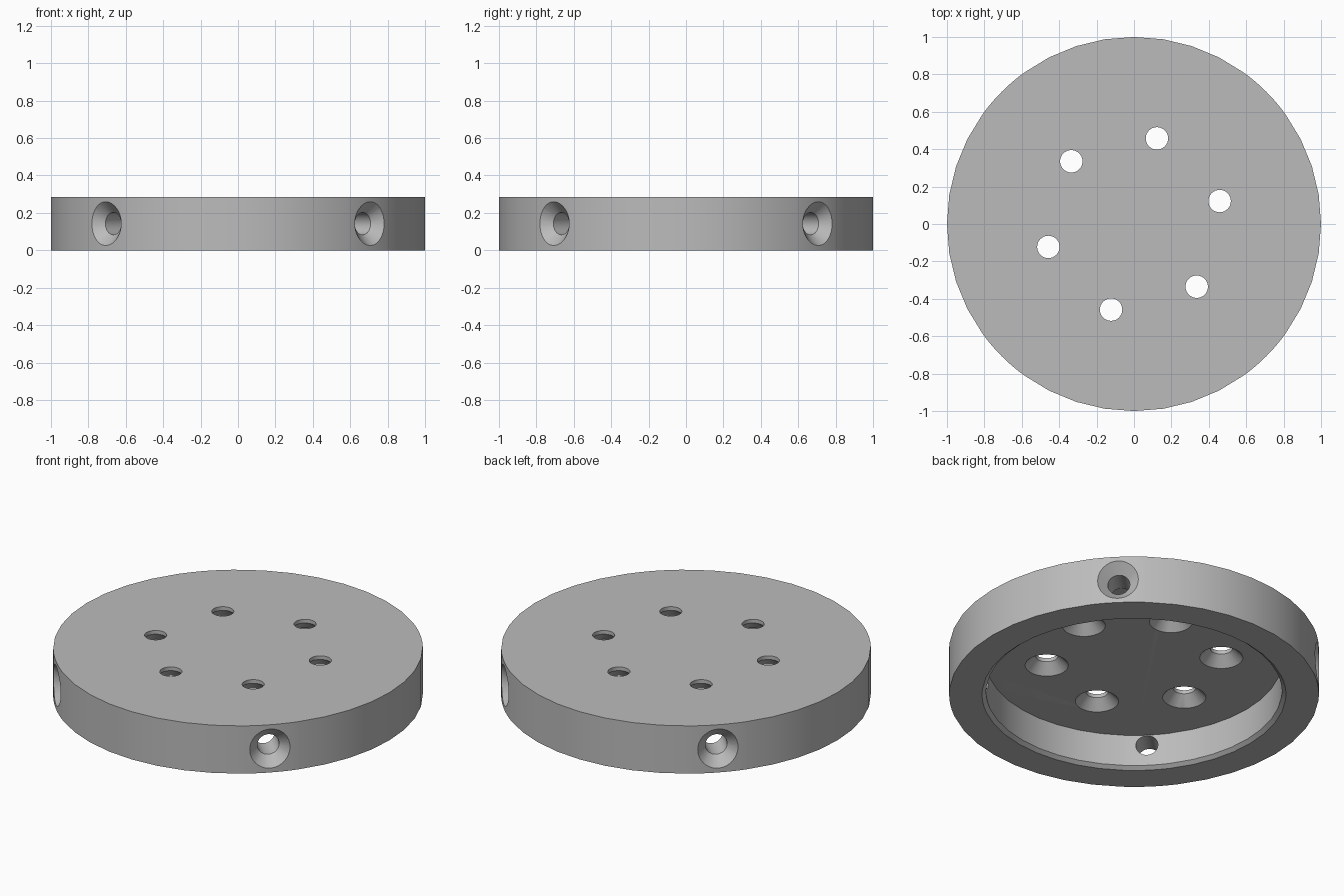
import bpy
import bmesh
from math import cos, sin, radians, pi
from mathutils import Matrix, Vector

HEIGHT = 0.285
CEILING = 0.206      # height of the recess ceiling
BORE = 0.06          # small radius of every screw hole
MOUTH = 0.117        # wide radius of every countersink

if "Cube" in bpy.data.objects:
    bpy.data.objects.remove(bpy.data.objects["Cube"], do_unlink=True)

grey = bpy.data.materials.new("plain grey")
grey.use_nodes = True
colour = (0.5, 0.5, 0.5, 1)
grey.diffuse_color = colour
grey.node_tree.nodes["Principled BSDF"].inputs["Base Color"].default_value = colour


def lathe(name, profile, angles, matrix=Matrix()):
    """Closed solid of revolution, capped at both ends of the profile."""
    bm = bmesh.new()
    rings = [[bm.verts.new((r * cos(a), r * sin(a), z)) for a in angles]
             for r, z in profile]
    n = len(angles)
    for low, high in zip(rings, rings[1:]):
        for i in range(n):
            j = (i + 1) % n
            bm.faces.new((low[i], low[j], high[j], high[i]))
    bm.faces.new(rings[0])
    bm.faces.new(rings[-1])
    bm.transform(matrix)
    bmesh.ops.recalc_face_normals(bm, faces=bm.faces)
    mesh = bpy.data.meshes.new(name)
    bm.to_mesh(mesh)
    bm.free()
    mesh.materials.append(grey)
    obj = bpy.data.objects.new(name, mesh)
    bpy.context.collection.objects.link(obj)
    return obj


def countersunk_cutter(name, mouth, outward, length, overshoot):
    """Bore that widens at 45 degrees to the mouth, facing outward."""
    profile = [(BORE, -length), (BORE, BORE - MOUTH), (MOUTH, 0),
               (MOUTH + overshoot, overshoot)]
    turn = Vector(outward).to_track_quat('Z', 'Y').to_matrix().to_4x4()
    obj = lathe(name, profile, [2 * pi * i / 32 for i in range(32)],
                Matrix.Translation(mouth) @ turn)
    obj.hide_render = True
    return obj


# Disc outline: 9 degree facets, finer where the side holes break the rim
angles = []
for step in range(40):
    near_hole = step % 10 in (4, 5)
    parts = 6 if near_hole else 1
    angles += [radians(9 * (step + k / parts)) for k in range(parts)]

# Disc with a chamfered round recess underneath
disc = lathe("mounting_disc",
             [(0.8, CEILING), (0.8, 0.018), (0.822, 0), (1, 0), (1, HEIGHT)],
             angles)

cutters = []
# Six face holes, countersunk from inside the recess
for k in range(6):
    a = radians(15 + 60 * k)
    cutters.append(countersunk_cutter(
        "face_hole_cutter", (0.474 * cos(a), 0.474 * sin(a), CEILING),
        (0, 0, -1), 0.2, 0.02))
# Four side holes on the diagonals, countersunk from outside
for k in range(4):
    a = radians(45 + 90 * k)
    cutters.append(countersunk_cutter(
        "side_hole_cutter", (cos(a), sin(a), HEIGHT / 2),
        (cos(a), sin(a), 0), 0.3, 0.02))

bpy.context.view_layer.objects.active = disc
disc.select_set(True)
for cutter in cutters:
    mod = disc.modifiers.new("hole", 'BOOLEAN')
    mod.operation = 'DIFFERENCE'
    mod.solver = 'EXACT'
    mod.object = cutter
    bpy.ops.object.modifier_apply(modifier=mod.name)
    bpy.data.objects.remove(cutter, do_unlink=True)

bpy.ops.object.shade_smooth_by_angle(angle=radians(30))
